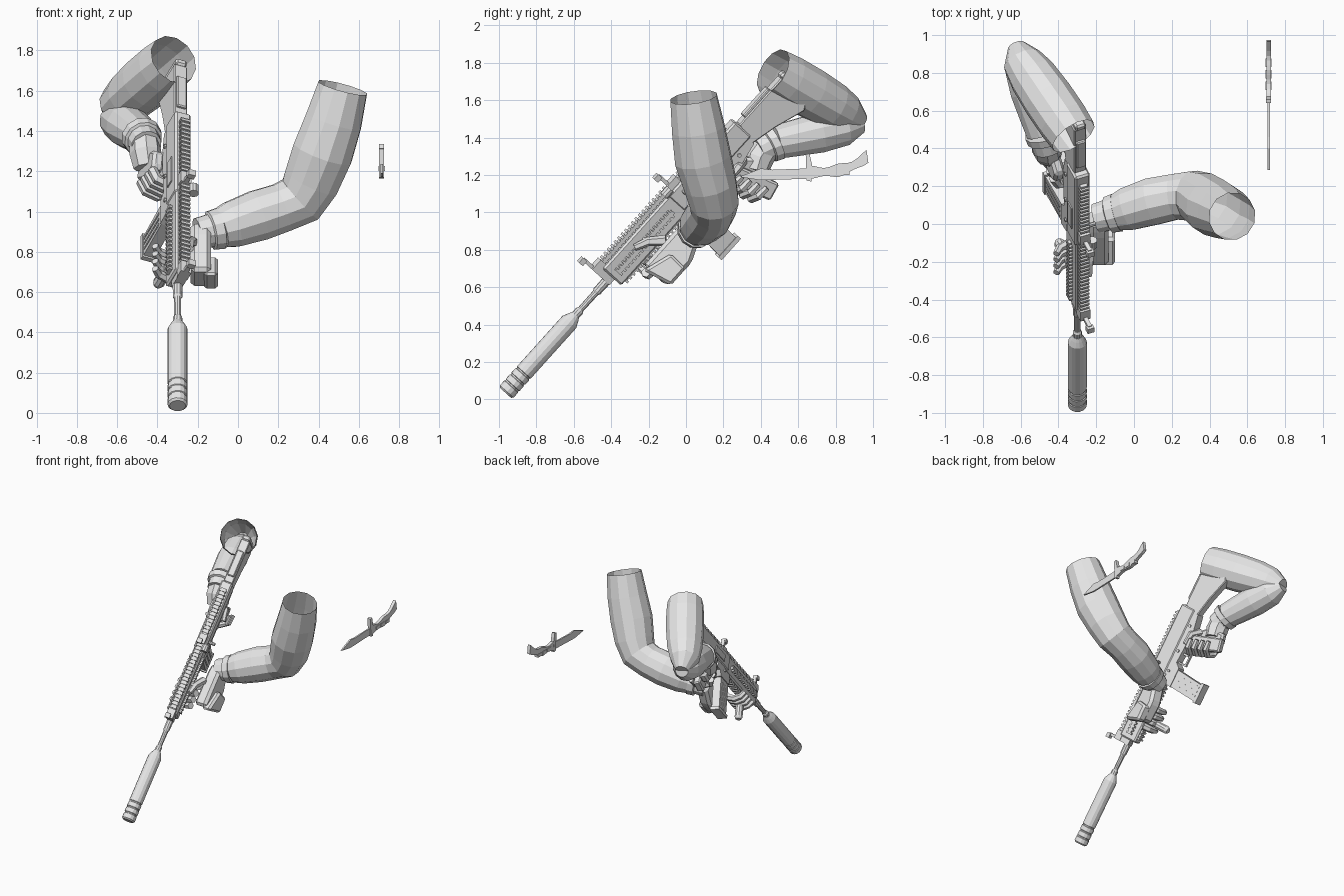
import bpy, bmesh
from math import sin, cos, pi, radians
from mathutils import Vector, Matrix

default_cube = bpy.data.objects.get("Cube")
if default_cube:
    bpy.data.objects.remove(default_cube, do_unlink=True)

colour = (.8, .8, .8, 1)
grey = bpy.data.materials.new("light grey")
grey.use_nodes = True
grey.diffuse_color = colour
grey.node_tree.nodes["Principled BSDF"].inputs["Base Color"].default_value = colour

# Rifle frame: X is its left, Y runs from muzzle to stock, Z is its up
WORLD = Matrix.Identity(4)
RIFLE = (Matrix.Translation((-.3, -.965, .035))
         @ Matrix.Rotation(radians(48), 4, 'X')
         @ Matrix.Rotation(radians(22), 4, 'Y'))


def finish(name, bm, frame):
    bmesh.ops.recalc_face_normals(bm, faces=bm.faces)
    bm.transform(frame)
    mesh = bpy.data.meshes.new(name)
    bm.to_mesh(mesh)
    bm.free()
    mesh.materials.append(grey)
    part = bpy.data.objects.new(name, mesh)
    bpy.context.collection.objects.link(part)


def prism(name, outline, width, x=0, frame=RIFLE, bevel=0):
    """Side outline of (along, up) points, extruded sideways."""
    bm = bmesh.new()
    face = bm.faces.new([bm.verts.new((x - width / 2, along, up)) for along, up in outline])
    extruded = bmesh.ops.extrude_face_region(bm, geom=[face])["geom"]
    moved = [item for item in extruded if isinstance(item, bmesh.types.BMVert)]
    bmesh.ops.translate(bm, vec=(width, 0, 0), verts=moved)
    if bevel:
        bmesh.ops.bevel(bm, geom=bm.edges[:], offset=bevel, segments=1, affect='EDGES')
    finish(name, bm, frame)


def box(name, start, length, bottom, height, width, x=0, frame=RIFLE, bevel=0):
    end, top = start + length, bottom + height
    outline = [(start, bottom), (end, bottom), (end, top), (start, top)]
    prism(name, outline, width, x, frame, bevel)


def tube(name, points, radii, sides=10, frame=WORLD, open_end=False):
    """Faceted tube with one radius for each point."""
    bm = bmesh.new()
    points = [Vector(point) for point in points]
    last = len(points) - 1
    rings, up, previous = [], None, None
    for i, point in enumerate(points):
        ahead = (points[min(i + 1, last)] - points[max(i - 1, 0)]).normalized()
        up = previous.rotation_difference(ahead) @ up if previous else ahead.orthogonal().normalized()
        previous = ahead
        side = ahead.cross(up)
        angles = [2 * pi * k / sides for k in range(sides)]
        rings.append([bm.verts.new(point + radii[i] * (cos(a) * up + sin(a) * side)) for a in angles])
    for ring, following in zip(rings, rings[1:]):
        for k in range(sides):
            bm.faces.new((ring[k - 1], ring[k], following[k], following[k - 1]))
    bm.faces.new(rings[0])
    if not open_end:
        bm.faces.new(rings[-1])
    finish(name, bm, frame)


def turned(name, profile, sides=14):
    """Round part about the bore, from (along, radius) pairs."""
    tube(name, [(0, along, 0) for along, radius in profile], [radius for along, radius in profile], sides, RIFLE)


def pin(name, along, up, reach, radius, x=0):
    """Short round rod lying across the rifle."""
    tube(name, [(x - reach, along, up), (x + reach, along, up)], [radius, radius], 8, RIFLE)


def rail(name, start, count, bottom, height, width, x=0):
    """Toothed mounting rail."""
    pitch = .0275
    box(name, start, count * pitch, bottom + height / 4, height / 2, width * .8, x)
    for i in range(count):
        box(name + "_tooth", start + i * pitch, pitch / 2, bottom, height, width, x)


def fingers(name, along, up, slant, spacing, radius, first, sweep):
    """Four fingers curling round the rifle in an arc."""
    direction = Vector((0, *spacing))
    for i in range(4):
        middle = Vector((0, along, up)) + i * direction
        path = []
        for k in range(5):
            angle = radians(first + sweep * k / 4)
            path.append(middle + radius * (cos(angle) * Vector((1, 0, 0)) + sin(angle) * Vector(slant)))
        tube(name, path, [.026, .026, .024, .022, .018], 6, RIFLE)


def cuff(name, inner, outer, radius):
    """Stepped band at the end of a sleeve, with the wrist coming out of it."""
    inner, outer = Vector(inner), Vector(outer)
    steps = [inner.lerp(outer, t) for t in (0, .4, .45, 1)]
    tube(name, steps, [radius * s for s in (1.06, 1, .85, .8)], 12)


# Suppressor with three grooves, and barrel
body = .05
profile = [(.03, .02), (0, .02), (0, .04), (.01, body)]
for i in range(3):
    groove = .045 * (i + 1)
    profile += [(groove + step, body - depth) for step, depth in ((0, 0), (.003, .004), (.01, .004), (.013, 0))]
turned("suppressor", profile + [(.51, body), (.54, .036), (.56, .025)])
turned("barrel", [(.54, .024), (.59, .024), (.6, .017), (.72, .018), (.73, .024), (.86, .026)], 10)

# Handguard with rails on every side
box("handguard", .84, .56, -.07, .145, .076, bevel=.01)
box("gas_block", .8, .06, -.02, .09, .05)
rail("top_rail", .85, 36, .07, .04, .05)
rail("bottom_rail", .87, 16, -.09, .035, .05)
for side in (-1, 1):
    rail("side_rail", .88, 16, -.024, .048, .02, side * .045)

# Receiver
box("upper_receiver", 1.36, .54, -.05, .128, .086, bevel=.01)
prism("lower_receiver", [(1.32, -.14), (1.47, -.14), (1.5, -.1), (1.76, -.115), (1.88, -.09), (1.88, 0), (1.34, 0)], .072)
box("ejection_cover", 1.46, .16, -.02, .055, .008, -.045)
for along in (1.42, 1.58, 1.78):
    pin("receiver_pin", along, -.07, .045, .011)
pin("charging_handle", 1.44, .03, .03, .012, .06)

# Magazine with ribs and base plate
prism("magazine", [(1.325, -.1), (1.46, -.1), (1.44, -.385), (1.31, -.385)], .06)
box("magazine_base", 1.3, .155, -.4, .025, .072)
for i in range(3):
    box("magazine_rib", 1.34 + i * .035, .012, -.37, .2, .066)

# Pistol grip, trigger and guard
prism("pistol_grip", [(1.62, -.1), (1.73, -.1), (1.81, -.36), (1.71, -.385)], .056, bevel=.01)
box("trigger", 1.57, .015, -.15, .05, .012)
box("trigger_guard", 1.5, .16, -.17, .012, .02)
box("trigger_guard_front", 1.5, .012, -.17, .07, .02)

# Stock
prism("stock", [(1.86, -.08), (1.9, .045), (2.24, .045), (2.24, -.15), (2.19, -.18), (2.02, -.12)], .07, bevel=.006)
box("butt_pad", 2.235, .04, -.17, .225, .06, bevel=.01)
box("cheek_rest", 1.95, .2, .04, .022, .054, bevel=.006)

# Folding sights
for name, along in (("front_sight", .8), ("rear_sight", 1.4)):
    box(name + "_base", along, .07, .06, .055, .056)
    box(name + "_post", along, .02, .1, .08, .022)
    box(name + "_head", along - .02, .035, .165, .03, .038)
tube("sight_knob", [(.045, along, .1), (.045, along - .05, .1)], [.026, .026], frame=RIFLE)

# Vertical foregrip
tube("foregrip", [(0, 1.03, up) for up in (-.08, -.12, -.18, -.25, -.27)], [.03, .024, .03, .03, .02], frame=RIFLE)

# Left arm: sleeve open at the shoulder, cuff and hand
left_wrist = (-.09, .06, .915)
tube("left_sleeve", [left_wrist, (-.03, .08, .935), (.1, .12, .98), (.22, .145, 1.02), (.31, .15, 1.06),
                     (.365, .13, 1.15), (.42, .09, 1.29), (.475, .065, 1.45), (.52, .04, 1.615)],
     [.1, .118, .13, .125, .135, .145, .155, .145, .128], 12, open_end=True)
cuff("left_cuff", left_wrist, (-.2, .03, .89), .1)
prism("left_palm", [(-.23, .71), (-.08, .62), (.03, .73), (.08, .88), (0, .95), (-.06, .9)], .1, -.185, WORLD, .02)
prism("left_knuckles", [(-.23, .69), (-.08, .61), (0, .7), (-.08, .78)], .07, -.135, WORLD, .015)
fingers("left_finger", .98, -.06, (0, 0, 1), (.05, 0), .09, -30, -120)
tube("left_thumb", [(.1, 1.18, -.06), (.065, 1.11, 0), (.055, 1.04, .03)], [.03, .025, .018], 6, RIFLE)

# Right arm: sleeve bent sharply at the elbow, cuff and hand
shoulder, bend, tip = Vector((-.32, .465, 1.755)), Vector((-.59, .86, 1.525)), Vector((-.62, .94, 1.475))
right_wrist = Vector((-.48, .48, 1.375))
tube("right_upper_sleeve", [tip, bend] + [bend.lerp(shoulder, t) for t in (.2, .5, .8, 1)],
     [.05, .108, .128, .138, .138, .13], 12, open_end=True)
tube("right_forearm", [tip] + [tip.lerp(right_wrist, t) for t in (.2, .5, .8, 1)],
     [.05, .1, .11, .1, .092], 12)
cuff("right_cuff", right_wrist, (-.455, .39, 1.33), .096)
tube("right_hand", [(-.465, .43, 1.35), (-.46, .39, 1.29), (-.45, .37, 1.22)], [.075, .08, .07], 8)
prism("right_palm", [(1.68, -.12), (1.76, -.1), (1.83, -.18), (1.84, -.32), (1.76, -.34), (1.66, -.2)], .06, -.055, bevel=.015)
fingers("right_finger", 1.68, -.15, (0, 1, 0), (.015, -.05), .075, 180, 200)
tube("right_thumb", [(-.03, 1.77, -.13), (.04, 1.73, -.11), (.055, 1.65, -.11)], [.03, .025, .018], 6, RIFLE)

# Knife floating beside the left arm, with a wavy upswept handle
knife = .713
prism("knife_blade", [(.285, 1.19), (.4, 1.235), (.46, 1.228), (.65, 1.235), (.65, 1.18), (.4, 1.172)], .012, knife, WORLD)
prism("knife_guard", [(.645, 1.17), (.67, 1.165), (.675, 1.25), (.66, 1.315), (.64, 1.31)], .026, knife, WORLD)
upper, lower = [], []
for i in range(13):
    t = i / 12
    along, middle = .665 + .3 * t, 1.215 + .085 * t ** 3
    half = .028 + .007 * cos(4 * pi * t)
    upper.append((along, middle + half))
    lower.append((along + .01 * t, middle - half))
prism("knife_handle", upper + lower[::-1], .024, knife, WORLD)
for i in range(3):
    box("knife_grip_plate", .71 + i * .06, .045, 1.2, .025, .032, knife, WORLD)
